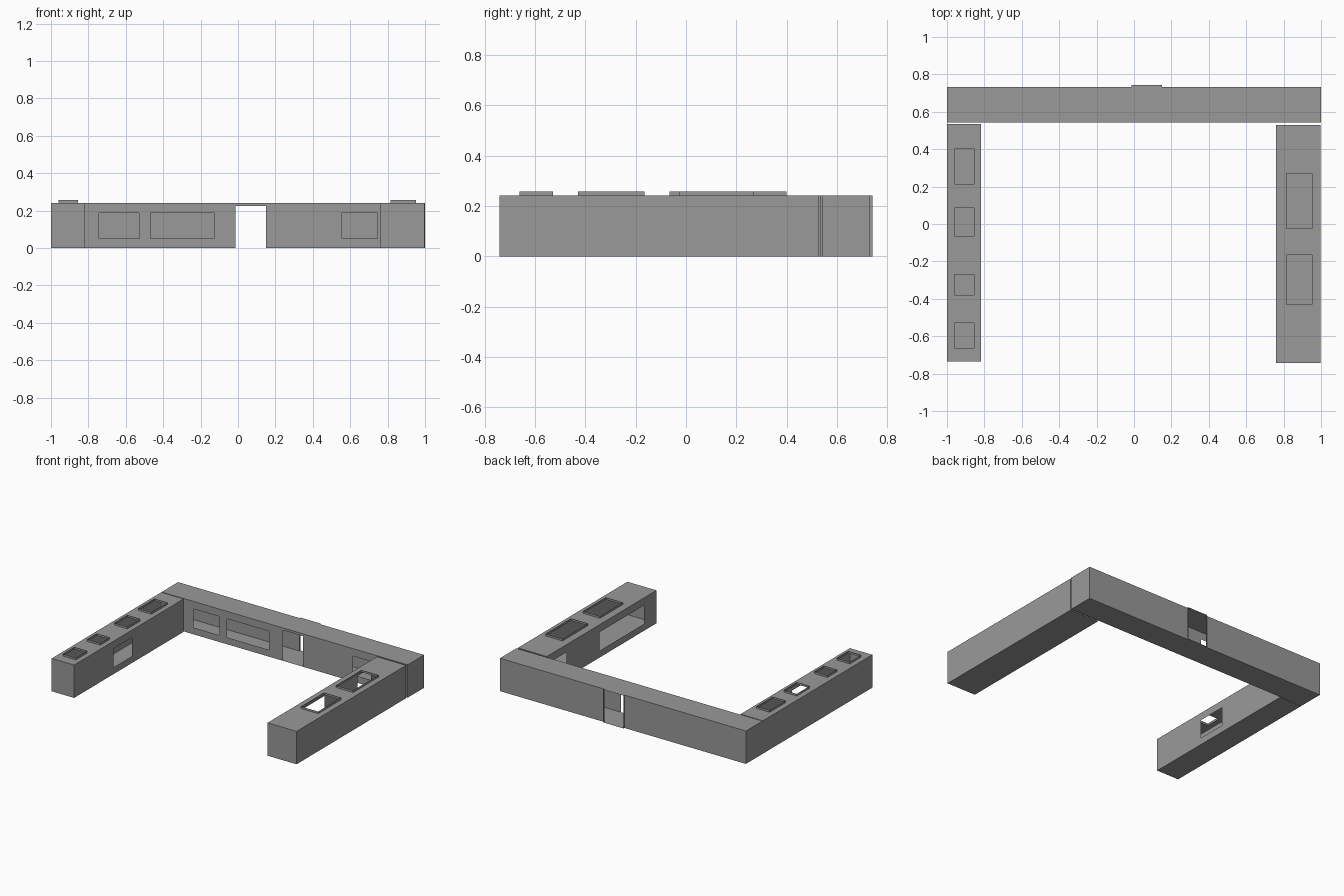
import bpy, bmesh
from mathutils import Vector

if "Cube" in bpy.data.objects:
    bpy.data.objects.remove(bpy.data.objects["Cube"])

# Dark grey building material
GREY = bpy.data.materials.new("dark_grey")
GREY.diffuse_color = (0.32, 0.32, 0.32, 1)
GREY.use_nodes = True
GREY.node_tree.nodes["Principled BSDF"].inputs["Base Color"].default_value = GREY.diffuse_color


def panel(bm, axis, level, u, v, centre, holes=()):
    """Flat wall at axis=level, spanning u and v ranges, with rectangular holes."""
    us = sorted({*u, *[c for h in holes for c in h[0]]})
    vs = sorted({*v, *[c for h in holes for c in h[1]]})

    def point(a, b):
        p = [a, b]
        p.insert(axis, level)
        return Vector(p)

    for u0, u1 in zip(us, us[1:]):
        for v0, v1 in zip(vs, vs[1:]):
            um, vm = (u0 + u1) / 2, (v0 + v1) / 2
            if any(h[0][0] < um < h[0][1] and h[1][0] < vm < h[1][1] for h in holes):
                continue
            f = bm.faces.new([bm.verts.new(point(*c)) for c in
                              ((u0, v0), (u1, v0), (u1, v1), (u0, v1))])
            f.normal_update()
            if f.normal[axis] * (level - centre[axis]) < 0:
                f.normal_flip()


def finish(bm, name):
    bmesh.ops.remove_doubles(bm, verts=bm.verts, dist=1e-4)
    me = bpy.data.meshes.new(name)
    bm.to_mesh(me)
    bm.free()
    me.materials.append(GREY)
    bpy.context.collection.objects.link(bpy.data.objects.new(name, me))


def shell(name, size, holes=None, axes=(0, 1, 2)):
    """Thin-walled box with walls across the given axes.
    holes maps (axis, side) to a list of openings."""
    bm = bmesh.new()
    centre = [sum(r) / 2 for r in size]
    for axis in axes:
        u, v = [size[i] for i in range(3) if i != axis]
        for side in (0, 1):
            panel(bm, axis, size[axis][side], u, v, centre,
                  (holes or {}).get((axis, side), ()))
    finish(bm, name)


H, RIM = 0.242, 0.257
SILL = (0.05, 0.187)
DOOR = (-0.013, 0.15)

# Skylights of each wing: x range and y ranges
left_sky = [((-0.96, -0.855), y) for y in
            ((-0.663, -0.53), (-0.38, -0.27), (-0.065, 0.085), (0.215, 0.40))]
right_sky = [((0.815, 0.953), y) for y in ((-0.43, -0.165), (-0.025, 0.27))]

# Left and right wings with inward windows
shell("left_wing", ((-1, -0.818), (-0.735, 0.535), (0, H)),
      {(2, 1): left_sky, (0, 1): [((-0.28, -0.065), SILL)]})
shell("right_wing", ((0.76, 0.996), (-0.742, 0.53), (0, H)),
      {(2, 1): right_sky,
       (0, 0): [((-0.595, -0.08), SILL), ((0.305, 0.46), SILL)]})

# Rear wing with courtyard windows and a doorway through both walls
windows = [(x, SILL) for x in ((-0.743, -0.528), (-0.467, -0.127), (0.557, 0.745))]
shell("rear_wing", ((-1, 1), (0.542, 0.732), (0, H)),
      {(1, 0): windows + [(DOOR, (0, 0.225))], (1, 1): [(DOOR, (0, H))]})

# Strip of outer wall closing the joint on the left side
bm = bmesh.new()
panel(bm, 0, -1, (0.535, 0.542), (0, H), (0, 0, 0))
finish(bm, "left_joint_wall")

# Raised skylight rims
for i, (x, y) in enumerate(left_sky + right_sky):
    shell(f"skylight_rim_{i + 1}", (x, y, (H, RIM)), axes=(0, 1))

# Projecting frame of the back door
shell("back_door_frame", (DOOR, (0.732, 0.742), (0, H)), axes=(0, 2))
